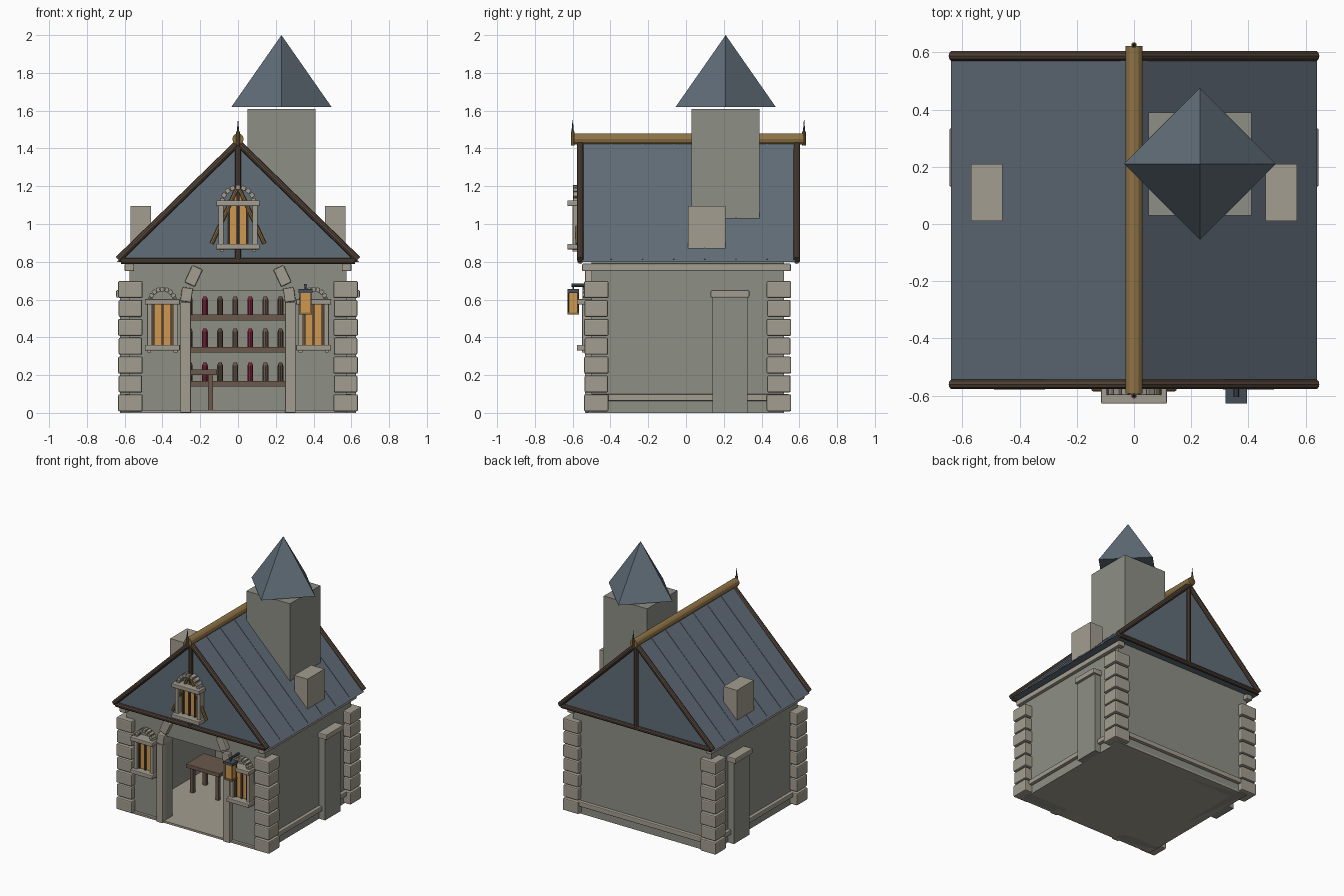
import bpy, bmesh
from math import pi, sin, cos, radians
from mathutils import Vector, Matrix

if "Cube" in bpy.data.objects:
    bpy.data.objects.remove(bpy.data.objects["Cube"])

def mat(name, r, g, b):
    m = bpy.data.materials.new(name)
    m.diffuse_color = (r, g, b, 1)
    m.use_nodes = True
    m.node_tree.nodes["Principled BSDF"].inputs["Base Color"].default_value = m.diffuse_color
    return m

WALL = mat("wall_stone", .27, .275, .235)
TRIM = mat("trim_stone", .37, .34, .28)
SLATE = mat("slate", .12, .155, .19)
WOOD = mat("dark_wood", .09, .06, .042)
GOLD = mat("gilded_wood", .27, .17, .06)
GLASS = mat("lit_glass", .62, .31, .08)
RED = mat("crimson", .2, .02, .05)
IRON = mat("iron", .06, .075, .09)
SHELF = mat("shelf_wood", .15, .1, .075)

def finish(bm, name, m, bevel=0):
    bmesh.ops.recalc_face_normals(bm, faces=bm.faces)
    me = bpy.data.meshes.new(name)
    bm.to_mesh(me)
    bm.free()
    ob = bpy.data.objects.new(name, me)
    bpy.context.collection.objects.link(ob)
    me.materials.append(m)
    if bevel:
        b = ob.modifiers.new("bevel", 'BEVEL')
        b.width, b.segments = bevel, 2
    return ob

def block(name, c, s, m, bevel=0, tilt=0):
    """Box with centre c and size s, tilted about the y axis."""
    bm = bmesh.new()
    bmesh.ops.create_cube(bm, size=1, matrix=Matrix.Diagonal((*s, 1)))
    ob = finish(bm, name, m, bevel)
    ob.location, ob.rotation_euler = c, (0, tilt, 0)
    return ob

def box(name, x, y, z, m, bevel=0):
    lo, hi = zip(x, y, z)
    return block(name, [(a + b) / 2 for a, b in zip(lo, hi)], [b - a for a, b in zip(lo, hi)], m, bevel)

def rod(name, a, b, r, m, r2=None, sides=10):
    a, b = Vector(a), Vector(b)
    bm = bmesh.new()
    bmesh.ops.create_cone(bm, cap_ends=True, segments=sides, radius1=r,
                          radius2=r if r2 is None else r2, depth=(b - a).length)
    ob = finish(bm, name, m)
    ob.location = (a + b) / 2
    ob.rotation_euler = (b - a).to_track_quat('Z', 'Y').to_euler()
    return ob

def prism(name, pts, y0, y1, m):
    """Profile in x-z, extruded along y."""
    bm = bmesh.new()
    f = bm.faces.new([bm.verts.new((x, y0, z)) for x, z in pts])
    ext = bmesh.ops.extrude_face_region(bm, geom=[f])["geom"]
    bmesh.ops.translate(bm, verts=[v for v in ext if isinstance(v, bmesh.types.BMVert)], vec=(0, y1 - y0, 0))
    return finish(bm, name, m)

def span(a, b, s):
    return tuple(sorted((a * s, b * s)))

# Floor, walls and doorway
box("floor", (-.575, .575), (-.52, .52), (0, .015), TRIM)
box("back_wall", (-.575, .575), (.44, .52), (0, .8), WALL)
box("door_lintel_wall", (-.25, .25), (-.5, -.42), (.645, .8), WALL)
for s in (-1, 1):
    box("side_wall", span(.495, .575, s), (-.5, .52), (0, .8), WALL)
    box("front_wall", span(.25, .575, s), (-.5, -.42), (0, .8), WALL)
    box("side_cornice", span(.55, .6, s), (-.55, .555), (.75, .79), TRIM, .006)
    box("side_plinth", span(.56, .6, s), (-.5, .52), (.063, .1), TRIM, .006)
    # Side buttress with cap
    box("buttress", span(.56, .625, s), (.14, .325), (0, .61), WALL)
    box("buttress_cap", span(.56, .645, s), (.13, .335), (.61, .65), TRIM, .006)
    # Corner stones
    for y in (-.475, .492):
        for i in range(7):
            w = .13 - .006 * (i % 2)
            block("corner_stone", (s * .57, y, .053 + i * .1), (w, w, .09), TRIM, .008)
    # Door jambs and arch stones
    box("door_jamb", span(.25, .305, s), (-.535, -.43), (0, .585), TRIM, .004)
    block("arch_stone", (s * .272, -.485, .625), (.058, .1, .075), TRIM, .006, -s * radians(8))
    block("arch_stone", (s * .235, -.485, .725), (.06, .1, .1), TRIM, .006, -s * radians(25))
    # Small roof stack
    box("roof_stack", span(.46, .57, s), (.01, .21), (.84, 1.095), TRIM)
box("back_plinth", (-.55, .55), (.5, .545), (.063, .1), TRIM, .006)

# Roof
prism("roof", [(-.64, .8), (.64, .8), (0, 1.44)], -.55, .58, SLATE)
for s in (-1, 1):
    for i in range(6):
        block("roof_seam", (s * .32, -.395 + i * .165, 1.12), (.87, .007, .005), SLATE, 0, s * pi / 4)
for y in (-.56, .587):
    for s in (-1, 1):
        rod("rake_beam", (s * .635, y, .812), (0, y, 1.43), .018, WOOD)
    rod("tie_beam", (-.62, y, .805), (.62, y, .805), .016, WOOD)
    rod("king_post", (0, y, .81), (0, y, 1.43), .016, WOOD)
rod("ridge_beam", (0, -.592, 1.45), (0, .622, 1.45), .03, GOLD, sides=12)
for y in (-.6, .625):
    rod("finial_base", (0, y, 1.415), (0, y, 1.49), .01, GOLD)
    rod("finial_spike", (0, y, 1.48), (0, y, 1.55), .007, IRON, .001, 8)

# Tower
box("tower", (.05, .41), (.03, .39), (.9, 1.61), WALL)
rod("tower_roof", (.23, .21, 1.62), (.23, .21, 2), .265, SLATE, 0, 4)

def window(cx, y, z0, z1, half, r, rise):
    """Framed window: sill z0, lintel z1, wall face y, arch radius r."""
    prism("window_glass", [(cx - .055, z0), (cx + .055, z0), (cx + .055, z1), (cx, z1 + rise), (cx - .055, z1)],
          y - .022, y + .01, GLASS)
    for dx in (-.048, 0, .048):
        box("window_bar", (cx + dx - .006, cx + dx + .006), (y - .034, y), (z0, z1), WOOD)
    for z in (z0, z1):
        box("window_ledge", (cx - half, cx + half), (y - .078, y + .01), (z - .015, z + .015), TRIM, .005)
    for s in (-1, 1):
        box("window_jamb", (cx + s * (half - .025) - .013, cx + s * (half - .025) + .013),
            (y - .05, y + .01), (z0, z1), TRIM, .003)
        box("ledge_bracket", (cx + s * half * .75 - .01, cx + s * half * .75 + .01),
            (y - .05, y), (z0 - .025, z0 - .01), TRIM)
    for i in range(9):
        a = pi * (i + .5) / 9
        block("window_arch_stone", (cx + r * cos(a), y - .02, z1 + r * sin(a)),
              (r * .3, .055, .024), TRIM, .003, pi / 2 - a)

window(-.4, -.5, .345, .588, .093, .067, .0)
window(.4, -.5, .345, .588, .093, .067, .0)
window(0, -.55, .88, 1.11, .115, .085, .07)
for s in (-1, 1):
    rod("gable_window_brace", (s * .14, -.575, .895), (0, -.575, 1.2), .011, GOLD, sides=8)

# Lantern beside the door
lx, ly = .357, -.597
box("lantern_glass", (lx - .028, lx + .028), (ly - .025, ly + .025), (.53, .64), GLASS)
box("lantern_cap", (lx - .037, lx + .037), (ly - .031, ly + .031), (.635, .655), IRON)
box("lantern_base", (lx - .034, lx + .034), (ly - .031, ly + .031), (.52, .532), GOLD)
for sx in (-1, 1):
    for sy in (-1, 1):
        rod("lantern_post", (lx + sx * .029, ly + sy * .026, .525), (lx + sx * .029, ly + sy * .026, .64), .004, WOOD, sides=6)
rod("lantern_arm", (lx, -.49, .675), (lx, -.605, .675), .009, IRON, sides=8)
rod("lantern_hook", (lx, ly, .65), (lx, ly, .68), .005, IRON, sides=6)

# Shelves with jars against the back wall
for k, z in enumerate((.155, .335, .505)):
    box("shelf", (-.3, .3), (.33, .44), (z - .015, z + .015), SHELF)
    for i in range(7):
        x = -.255 + i * .08
        m = RED if i in (2, 5) else SHELF if (i + k) % 2 else WALL
        m = RED if i in (1, 4) else (SHELF if i % 2 else WOOD)
        rod("jar", (x, .38, z + .015), (x, .38, z + .095), .016, m)
        rod("jar_top", (x, .38, z + .095), (x, .38, z + .112), .016, m, .009)

# Table
box("table_top", (-.39, -.11), (-.06, .15), (.2, .23), SHELF, .004)
for x in (-.355, -.145):
    for y in (-.03, .12):
        box("table_leg", (x - .013, x + .013), (y - .013, y + .013), (.015, .2), SHELF)
